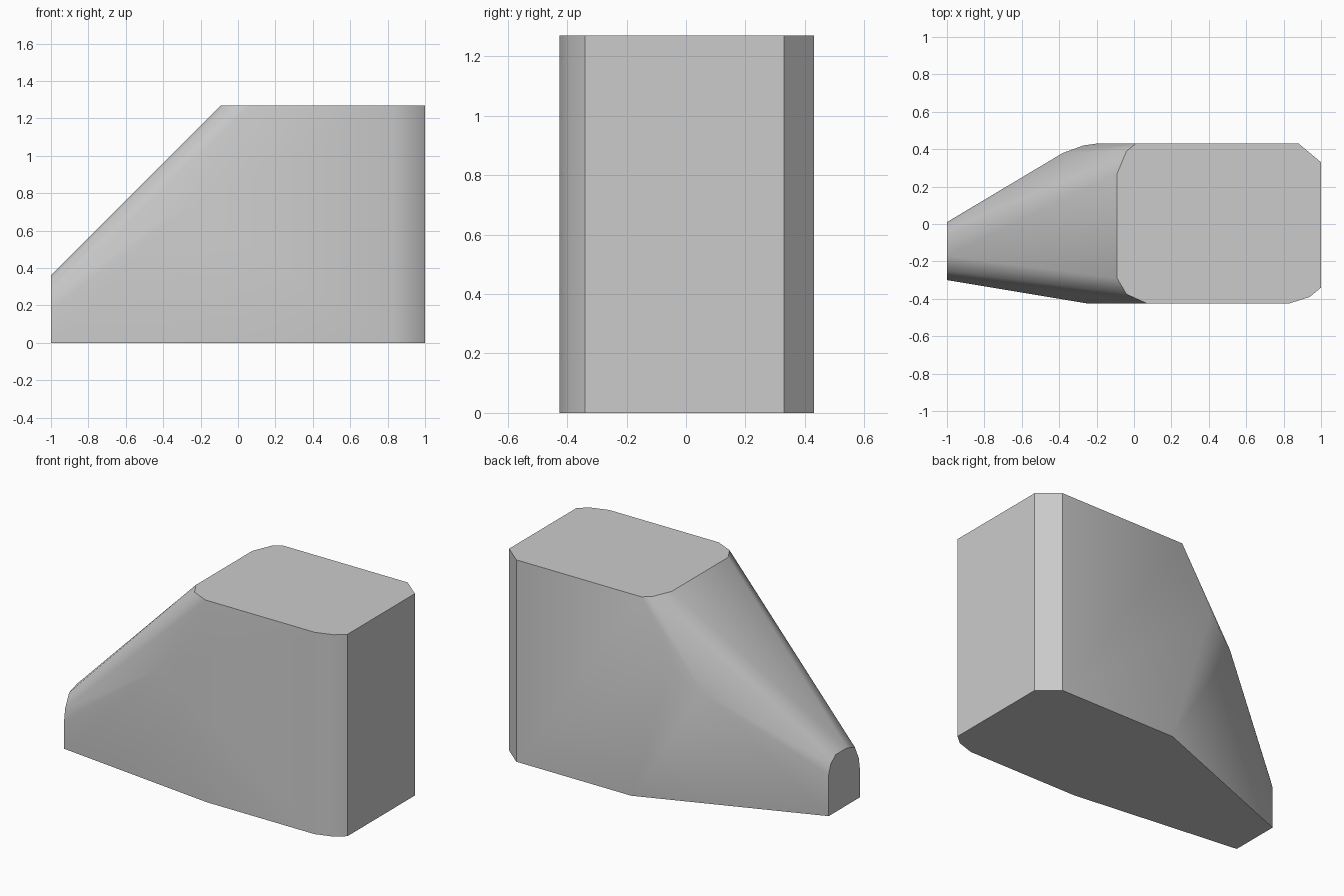
import bpy
import bmesh
import math

cube = bpy.data.objects.get("Cube")
if cube:
    bpy.data.objects.remove(cube, do_unlink=True)

HEIGHT = 1.27

# Single matte grey
grey = bpy.data.materials.new("plain_grey")
grey.use_nodes = True
colour = (0.6, 0.6, 0.6, 1)
grey.diffuse_color = colour
grey.node_tree.nodes["Principled BSDF"].inputs["Base Color"].default_value = colour

# Square end outline, shared by the top and the base
square_end = [(0.88, 0.43), (1, 0.33), (1, -0.34), (0.94, -0.39), (0.83, -0.425)]
# Rounded upper edge where the slope begins
top_round = [(0.01, 0.43), (-0.04, 0.39), (-0.09, 0.27),
             (-0.09, -0.29), (-0.04, -0.375), (0.07, -0.425)]
# Narrow nose profile as (y, z)
nose = [(0.01, 0), (0.01, 0.26), (-0.01, 0.32), (-0.06, 0.36),
        (-0.17, 0.36), (-0.25, 0.335), (-0.29, 0.25), (-0.3, 0.18), (-0.3, 0)]
# Shoulders where the flanks turn into the slope
shoulders = [(-0.2, 0.43, 0.9), (-0.27, 0.42, 0.82), (-0.38, 0.38, 0.75),
             (-0.25, -0.425, 0.75)]

points = [(x, y, z) for x, y in square_end for z in (0, HEIGHT)]
points += [(x, y, HEIGHT) for x, y in top_round]
points += [(-1, y, z) for y, z in nose]
points += [(0.08, 0.43, 0), (0.08, -0.425, 0)]
points += shoulders

# Wrap the sections in one convex body
bm = bmesh.new()
for p in points:
    bm.verts.new(p)
hull = bmesh.ops.convex_hull(bm, input=bm.verts[:])
loose = [v for v in bm.verts if not v.link_faces]
bmesh.ops.delete(bm, geom=loose, context='VERTS')
bmesh.ops.dissolve_limit(bm, angle_limit=math.radians(0.5),
                         verts=bm.verts[:], edges=bm.edges[:])
bmesh.ops.recalc_face_normals(bm, faces=bm.faces[:])
mesh = bpy.data.meshes.new("wedge_body")
bm.to_mesh(mesh)
bm.free()

body = bpy.data.objects.new("wedge_body", mesh)
bpy.context.collection.objects.link(body)
mesh.materials.append(grey)

bpy.ops.object.select_all(action='DESELECT')
body.select_set(True)
bpy.context.view_layer.objects.active = body
bpy.ops.object.shade_smooth_by_angle(angle=math.radians(32))
